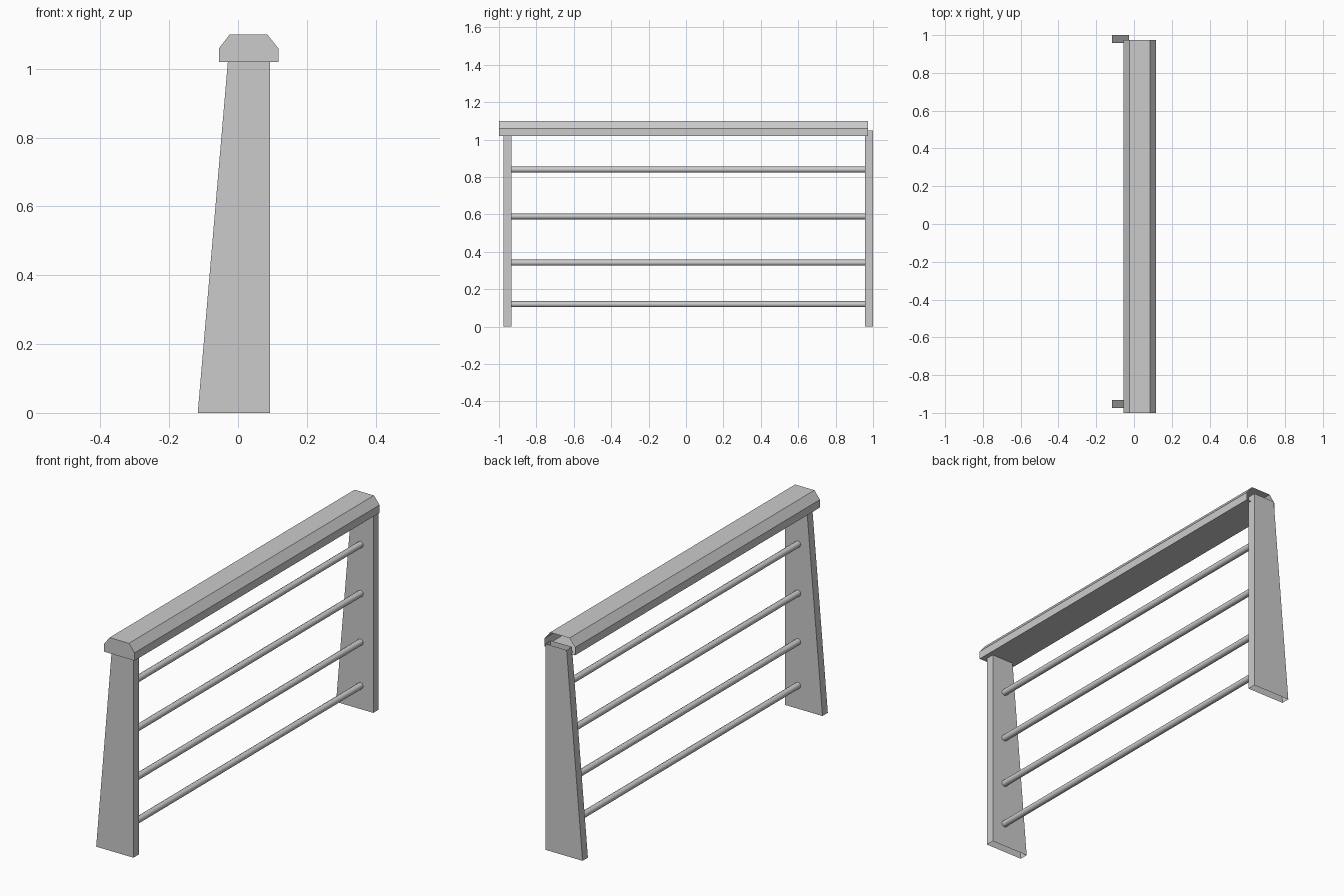
import bpy, bmesh

if "Cube" in bpy.data.objects:
    bpy.data.objects.remove(bpy.data.objects["Cube"])


def extrude_profile(name, profile, y0, y1, cap_front=False, cap_back=False, skip=()):
    """Sweep an (x, z) profile along y; ends optionally capped, some sides left open."""
    bm = bmesh.new()
    front = [bm.verts.new((x, y0, z)) for x, z in profile]
    back = [bm.verts.new((x, y1, z)) for x, z in profile]
    n = len(profile)
    for i in range(n):
        if i not in skip:
            j = (i + 1) % n
            bm.faces.new((front[i], front[j], back[j], back[i]))
    if cap_front:
        bm.faces.new(front)
    if cap_back:
        bm.faces.new(back[::-1])
    bmesh.ops.recalc_face_normals(bm, faces=bm.faces)
    mesh = bpy.data.meshes.new(name)
    bm.to_mesh(mesh)
    bm.free()
    obj = bpy.data.objects.new(name, mesh)
    bpy.context.collection.objects.link(obj)
    return obj


# Tapered end posts: thin shells, open at top and bottom
post = [(-0.117, 0), (0.093, 0), (0.093, 1.05), (-0.027, 1.05)]
for name, y in (("front_post", -0.975), ("back_post", 0.957)):
    extrude_profile(name, post, y, y + 0.043, True, True, skip=(0, 2))

# Chamfered hollow top rail, closed at the front, open at the back
rail = [(-0.055, 1.02), (0.117, 1.02), (0.117, 1.06), (0.085, 1.10),
        (-0.024, 1.10), (-0.055, 1.06)]
extrude_profile("top_rail", rail, -1.0, 0.973, cap_front=True)

# Horizontal round bars between the posts
Y0, Y1 = -0.935, 0.96
for i, z in enumerate((0.12, 0.342, 0.59, 0.84)):
    bpy.ops.mesh.primitive_cylinder_add(
        vertices=8, radius=0.016, depth=Y1 - Y0, end_fill_type='NOTHING',
        location=(0.021, (Y0 + Y1) / 2, z), rotation=(1.570796, 0, 0))
    bar = bpy.context.object
    bar.name = f"bar_{i + 1}"
    bpy.ops.object.shade_smooth_by_angle(angle=0.9)
